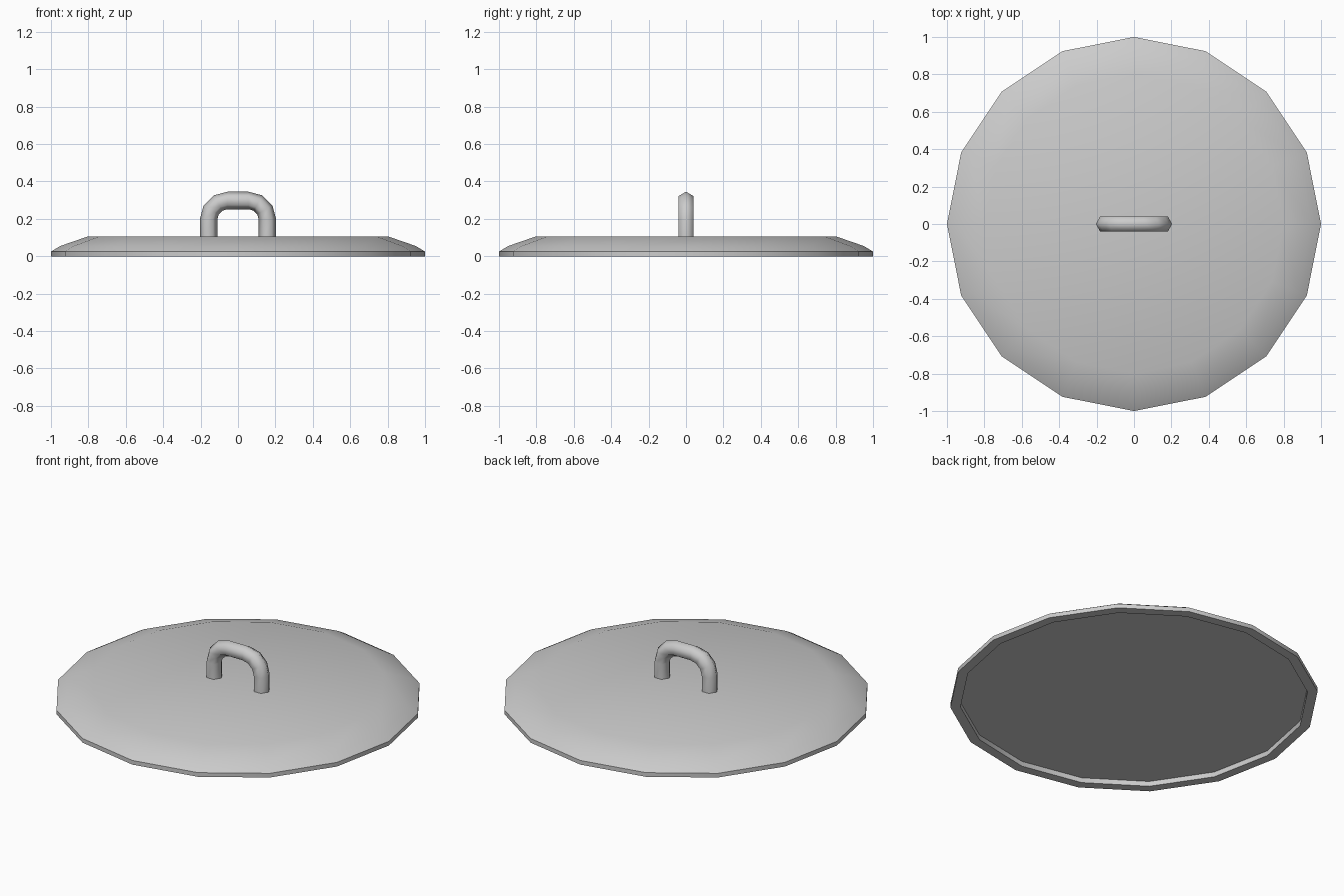
import bpy, bmesh
from math import sin, cos, pi, radians
from mathutils import Vector

cube = bpy.data.objects.get("Cube")
if cube:
    bpy.data.objects.remove(cube, do_unlink=True)

metal = bpy.data.materials.new("grey metal")
metal.use_nodes = True
colour = (0.6, 0.6, 0.6, 1)
metal.diffuse_color = colour
metal.node_tree.nodes["Principled BSDF"].inputs["Base Color"].default_value = colour


def loft(name, rings, angle):
    """Skin a list of equal rings, cap both ends and smooth the soft edges."""
    bm = bmesh.new()
    loops = [[bm.verts.new(p) for p in ring] for ring in rings]
    n = len(loops[0])
    for a, b in zip(loops, loops[1:]):
        for i in range(n):
            j = (i + 1) % n
            bm.faces.new((a[i], a[j], b[j], b[i]))
    bm.faces.new(loops[0])
    bm.faces.new(loops[-1])
    bmesh.ops.recalc_face_normals(bm, faces=bm.faces)
    mesh = bpy.data.meshes.new(name)
    bm.to_mesh(mesh)
    bm.free()
    mesh.materials.append(metal)
    obj = bpy.data.objects.new(name, mesh)
    bpy.context.collection.objects.link(obj)
    bpy.ops.object.select_all(action='DESELECT')
    obj.select_set(True)
    bpy.context.view_layer.objects.active = obj
    bpy.ops.object.shade_smooth_by_angle(angle=radians(angle))
    return obj


# Lid: recessed underside, rim, then sloped shoulder up to the flat top
SIDES = 16
profile = [(0.945, 0.03), (0.945, 0), (1, 0), (1, 0.025), (0.95, 0.055), (0.8, 0.107)]
loft("lid", [[(r * cos(2 * pi * i / SIDES), r * sin(2 * pi * i / SIDES), z)
              for i in range(SIDES)] for r, z in profile], 30)

# Handle: six-sided tube along an arch with two rounded corners
TUBE, BEND, HALF, SPRING = 0.047, 0.1, 0.057, 0.198
path = [(Vector((HALF + BEND, 0, 0.1)), 0)]
for side, start in ((1, 0), (-1, 90)):
    for step in range(4):
        a = radians(start + 30 * step)
        path.append((Vector((side * HALF + BEND * cos(a), 0, SPRING + BEND * sin(a))), a))
path.append((Vector((-HALF - BEND, 0, 0.1)), pi))

rings = []
for centre, a in path:
    outward = Vector((cos(a), 0, sin(a)))
    rings.append([centre + TUBE * (outward * cos(k * pi / 3) + Vector((0, sin(k * pi / 3), 0)))
                  for k in range(6)])
loft("handle", rings, 65)
